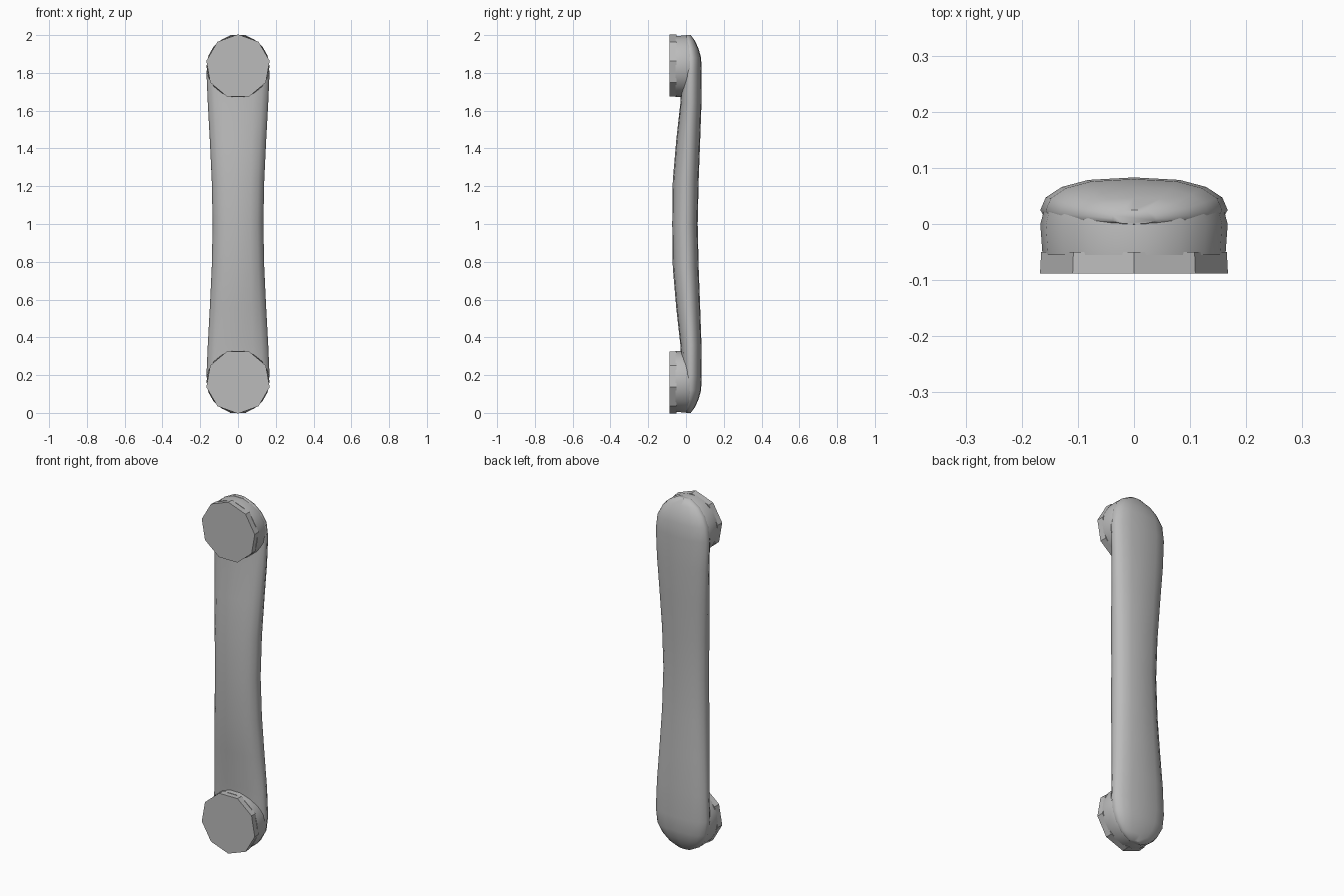
import bpy, bmesh
from math import sin, cos, pi, radians

cube = bpy.data.objects.get("Cube")
if cube:
    bpy.data.objects.remove(cube)

metal = bpy.data.materials.new("grey metal")
metal.use_nodes = True
metal.diffuse_color = (0.5, 0.5, 0.5, 1)
metal.node_tree.nodes["Principled BSDF"].inputs["Base Color"].default_value = (0.5, 0.5, 0.5, 1)


def loft(name, rings, angle):
    """Skin a list of closed rings and cap both ends."""
    bm = bmesh.new()
    loops = [[bm.verts.new(p) for p in ring] for ring in rings]
    n = len(loops[0])
    for a, b in zip(loops, loops[1:]):
        for i in range(n):
            j = (i + 1) % n
            bm.faces.new((a[i], a[j], b[j], b[i]))
    bm.faces.new(loops[0])
    bm.faces.new(loops[-1])
    bmesh.ops.recalc_face_normals(bm, faces=bm.faces)
    mesh = bpy.data.meshes.new(name)
    bm.to_mesh(mesh)
    bm.free()
    mesh.materials.append(metal)
    obj = bpy.data.objects.new(name, mesh)
    bpy.context.collection.objects.link(obj)
    bpy.ops.object.select_all(action="DESELECT")
    obj.select_set(True)
    bpy.context.view_layer.objects.active = obj
    bpy.ops.object.shade_smooth_by_angle(angle=radians(angle))
    return obj


def section(z, w, front, side, back):
    """Oval section: domed front and flatter back meeting at the side line."""
    ring = []
    for i in range(16):
        c, s = cos(2 * pi * i / 16), sin(2 * pi * i / 16)
        x = w * (abs(c) ** 0.75) * (1 if c > 0 else -1)
        depth = (back - side) if s > 0 else (side - front)
        ring.append((x, side + depth * s, z))
    return ring


# Grip: waisted bar, thickest towards the front at mid height
half = [(0.0, 0.04, 0.0, 0.01, 0.025), (0.03, 0.095, -0.01, 0.015, 0.047),
        (0.07, 0.132, -0.02, 0.02, 0.066), (0.12, 0.157, -0.02, 0.025, 0.08),
        (0.2, 0.167, -0.02, 0.025, 0.083), (0.36, 0.16, -0.03, 0.025, 0.082),
        (0.56, 0.149, -0.052, 0.015, 0.075), (0.77, 0.139, -0.07, 0.005, 0.067),
        (1.0, 0.134, -0.073, 0.0, 0.062)]
stations = half + [(2 - h[0],) + h[1:] for h in half[-2::-1]]
loft("grip", [section(*s) for s in stations], 50)


def disc(y, r, z, n):
    return [(r * cos(2 * pi * (i + 0.5) / n - pi / 2), y,
             z + r * sin(2 * pi * (i + 0.5) / n - pi / 2)) for i in range(n)]


# Mounting feet: round shank behind, faceted pad in front
for label, z in (("lower", 0.166), ("upper", 1.834)):
    loft(label + "_shank", [disc(-0.055, 0.163, z, 18), disc(0.0, 0.167, z, 18),
                            disc(0.025, 0.16, z, 18)], 30)
    pad = loft(label + "_pad", [disc(-0.088, 0.17, 0, 9), disc(-0.05, 0.168, 0, 9)], 20)
    pad.location.z = z
    pad.scale.z = 1 if z > 1 else -1
    # Undo the mirrored winding of the flipped pad
    if z < 1:
        pad.scale.z = 1
        pad.rotation_euler.y = pi
